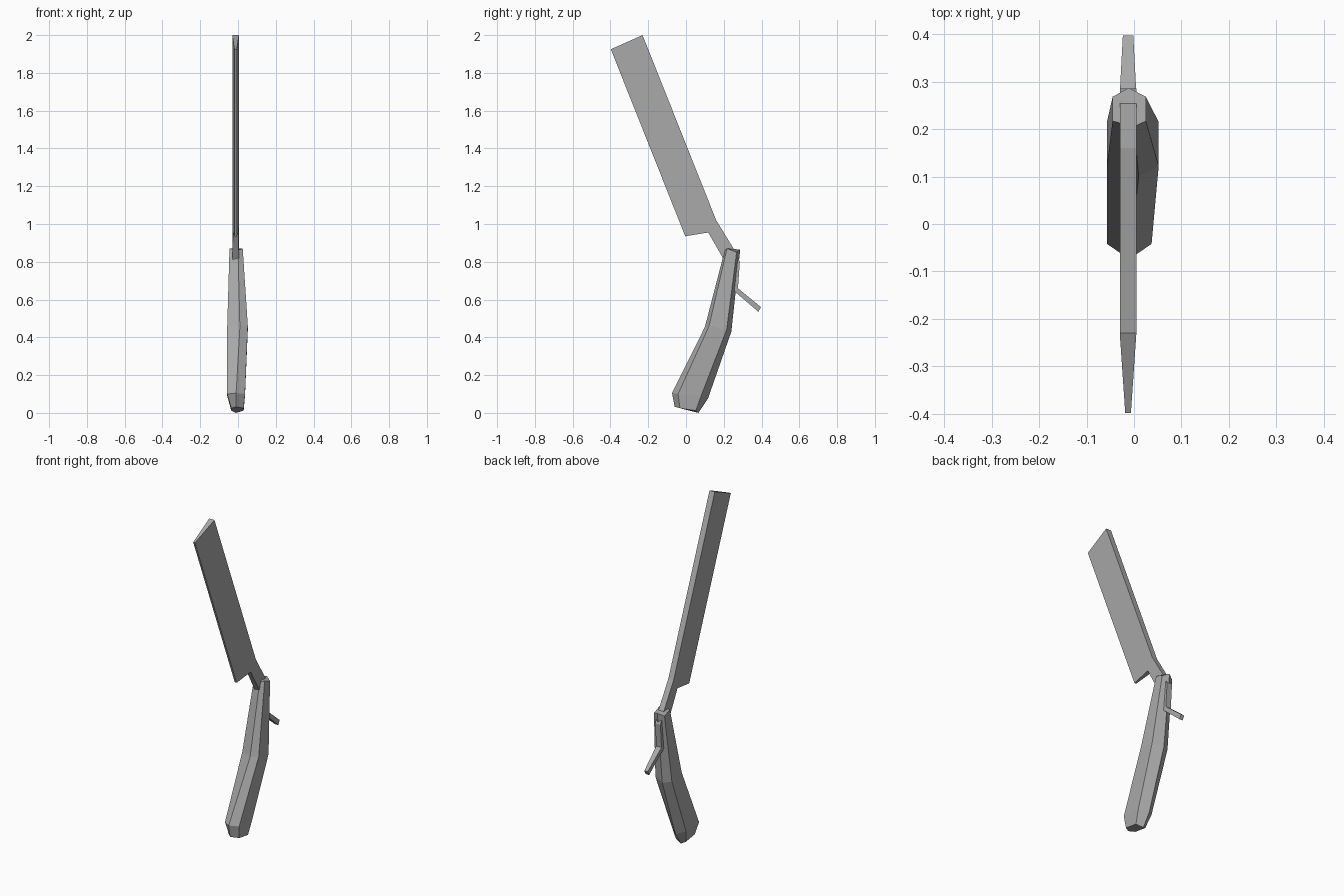
import bpy
import bmesh

cube = bpy.data.objects.get("Cube")
if cube:
    bpy.data.objects.remove(cube, do_unlink=True)

grey = bpy.data.materials.new("plain grey")
grey.use_nodes = True
colour = (0.4, 0.4, 0.4, 1)
grey.diffuse_color = colour
grey.node_tree.nodes["Principled BSDF"].inputs["Base Color"].default_value = colour


def loft(name, rings):
    """Join successive rings of points into a closed, flat-shaded solid."""
    bm = bmesh.new()
    loops = [[bm.verts.new(p) for p in ring] for ring in rings]
    n = len(loops[0])
    for a, b in zip(loops, loops[1:]):
        for i in range(n):
            j = (i + 1) % n
            bm.faces.new((a[i], a[j], b[j], b[i]))
    bm.faces.new(loops[0])
    bm.faces.new(loops[-1])
    bmesh.ops.recalc_face_normals(bm, faces=bm.faces)
    mesh = bpy.data.meshes.new(name)
    bm.to_mesh(mesh)
    bm.free()
    mesh.materials.append(grey)
    ob = bpy.data.objects.new(name, mesh)
    bpy.context.collection.objects.link(ob)
    return ob


# Blade, neck, hidden tang and tail: front (y, z, half thickness), then back
CX = -0.0125
stations = [
    ((-0.398, 1.925, 0.006), (-0.23, 2.0, 0.0175)),
    ((-0.004, 0.935, 0.006), (0.14, 1.07, 0.0175)),
    ((0.118, 0.955, 0.014), (0.16, 1.02, 0.0175)),
    ((0.195, 0.82, 0.0175), (0.255, 0.865, 0.0175)),
    ((0.225, 0.74, 0.0175), (0.285, 0.80, 0.0175)),
    ((0.255, 0.645, 0.0175), (0.275, 0.66, 0.0175)),
    ((0.383, 0.535, 0.011), (0.397, 0.56, 0.011)),
]
loft("blade_and_tang", [
    [(CX - f[2], f[0], f[1]), (CX + f[2], f[0], f[1]),
     (CX + b[2], b[0], b[1]), (CX - b[2], b[0], b[1])]
    for f, b in stations])

# Six-sided handle: x limits, front ridge x, then (y, z) of the front ridge,
# front side edge, back side edge and back ridge
sections = [
    (-0.045, 0.025, 0.000, (0.205, 0.86), (0.217, 0.87), (0.268, 0.85), (0.287, 0.865)),
    (-0.057, 0.052, 0.010, (0.100, 0.455), (0.122, 0.46), (0.215, 0.44), (0.240, 0.43)),
    (-0.057, 0.037, -0.010, (-0.074, 0.105), (-0.042, 0.10), (0.080, 0.09), (0.116, 0.075)),
    (-0.036, 0.030, -0.010, (-0.060, 0.032), (-0.032, 0.025), (0.052, 0.012), (0.066, 0.0)),
]
loft("handle", [
    [(rx, *f), (x1, *sf), (x1, *sb), (-0.011, *b), (x0, *sb), (x0, *sf)]
    for x0, x1, rx, f, sf, sb, b in sections])
